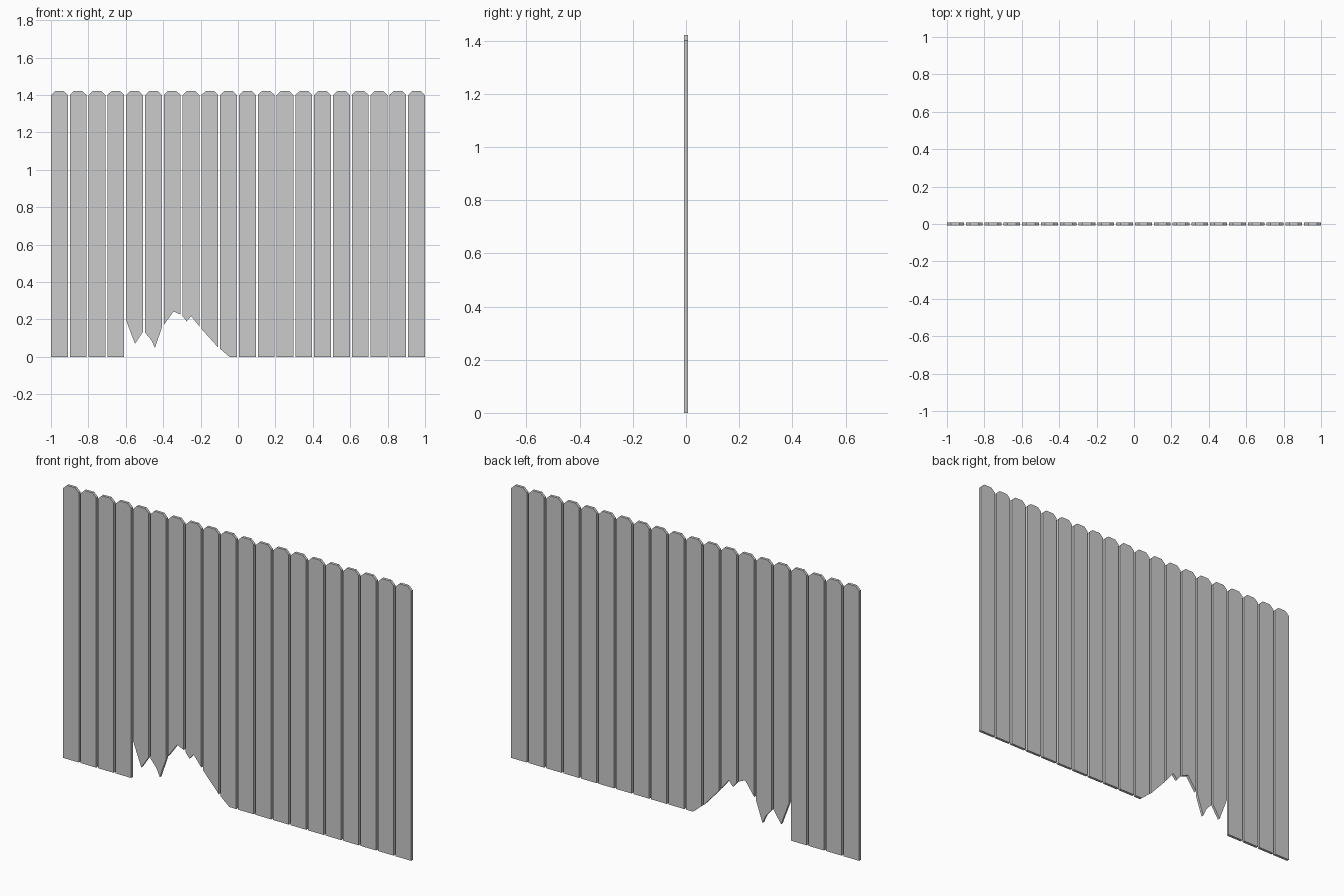
import bpy, bmesh

if "Cube" in bpy.data.objects:
    bpy.data.objects.remove(bpy.data.objects["Cube"])

COUNT, WIDTH, THICK = 20, 0.09, 0.014
PITCH = (2 - WIDTH) / (COUNT - 1)
SHOULDER, TOP, CHAMFER = 1.4, 1.421, 0.022

# Broken lower edges, left to right: (offset across the plank, height)
BROKEN = {
    4: [(0, 0.195), (0.047, 0.07), (WIDTH, 0.135)],
    5: [(0, 0.13), (0.034, 0.09), (0.053, 0.048), (WIDTH, 0.155)],
    6: [(0, 0.17), (0.052, 0.243), (WIDTH, 0.226)],
    7: [(0, 0.218), (0.022, 0.19), (0.046, 0.218), (WIDTH, 0.162)],
    8: [(0, 0.15), (WIDTH, 0.05)],
    9: [(0, 0.043), (0.05, 0.0), (WIDTH, 0.0)],
}


def plank(index):
    """Extrude one plank outline through its thickness."""
    x0 = -1 + index * PITCH
    outline = BROKEN.get(index, [(0, 0), (WIDTH, 0)]) + [
        (WIDTH, SHOULDER), (WIDTH - CHAMFER, TOP),
        (CHAMFER, TOP), (0, SHOULDER)]
    bm = bmesh.new()
    front = bm.faces.new([bm.verts.new((x0 + x, -THICK / 2, z)) for x, z in outline])
    result = bmesh.ops.extrude_face_region(bm, geom=[front], use_keep_orig=True)
    moved = [v for v in result["geom"] if isinstance(v, bmesh.types.BMVert)]
    bmesh.ops.translate(bm, verts=moved, vec=(0, THICK, 0))
    bmesh.ops.recalc_face_normals(bm, faces=bm.faces)
    name = f"{'broken_' if index in BROKEN else ''}plank_{index + 1:02d}"
    mesh = bpy.data.meshes.new(name)
    bm.to_mesh(mesh)
    bm.free()
    bpy.context.collection.objects.link(bpy.data.objects.new(name, mesh))


# Row of fence planks
for i in range(COUNT):
    plank(i)
